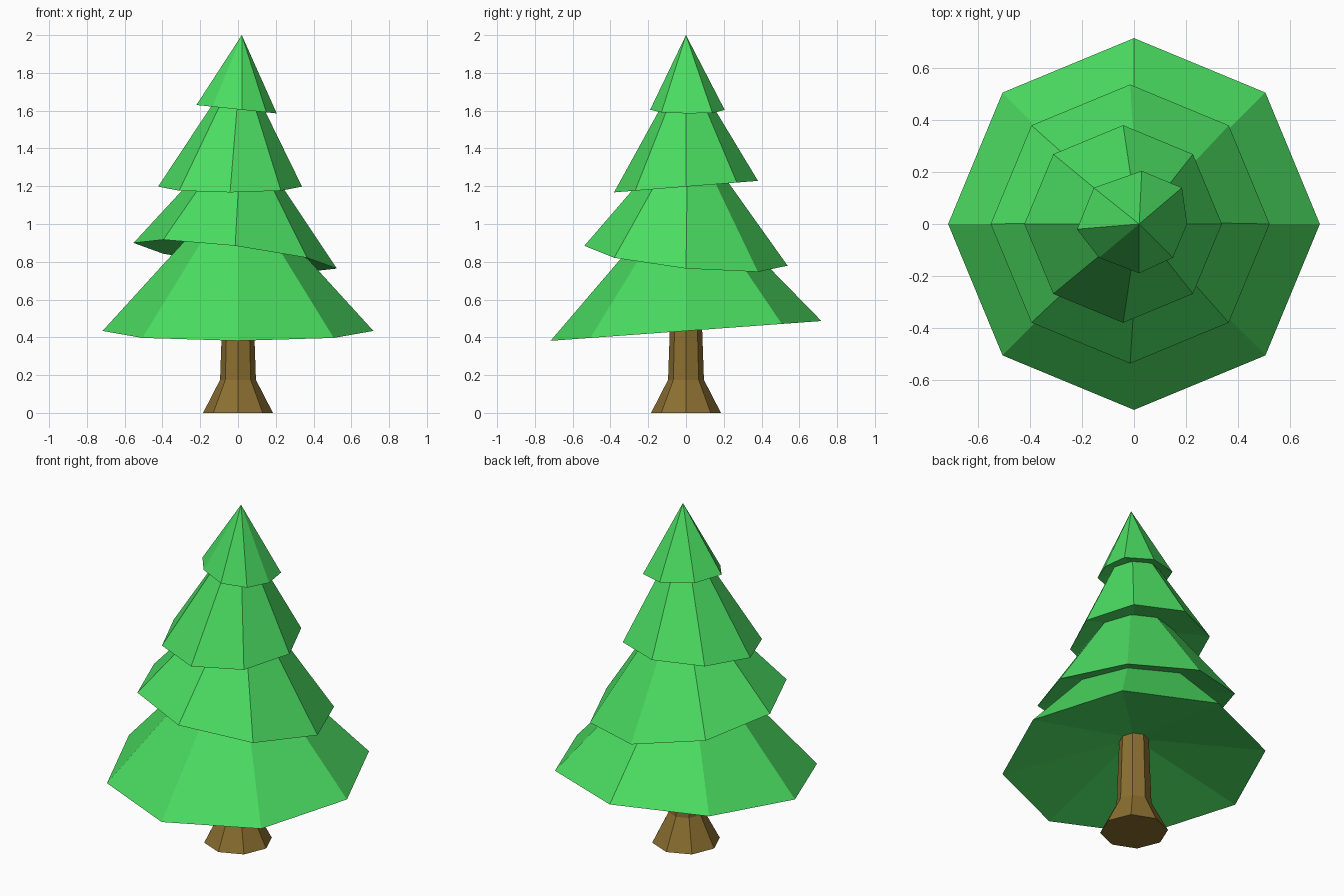
import bpy, bmesh
from math import cos, sin, pi

if "Cube" in bpy.data.objects:
    bpy.data.objects.remove(bpy.data.objects["Cube"])


def material(name, color):
    m = bpy.data.materials.new(name)
    m.diffuse_color = (*color, 1)
    m.use_nodes = True
    m.node_tree.nodes["Principled BSDF"].inputs["Base Color"].default_value = m.diffuse_color
    return m


def loft(name, rings, bottom, top, mat):
    """Skin a stack of 8-sided rings; each end closes on a point, or flat if None."""
    bm = bmesh.new()
    loops = [[bm.verts.new(p) for p in ring] for ring in rings]
    for a, b in zip(loops, loops[1:]):
        for i in range(8):
            j = (i + 1) % 8
            bm.faces.new((a[i], a[j], b[j], b[i]))
    for loop, tip in ((loops[0], bottom), (loops[-1], top)):
        if tip is None:
            bm.faces.new(loop)
        else:
            v = bm.verts.new(tip)
            for i in range(8):
                bm.faces.new((loop[i], loop[(i + 1) % 8], v))
    bmesh.ops.recalc_face_normals(bm, faces=bm.faces)
    me = bpy.data.meshes.new(name)
    bm.to_mesh(me)
    bm.free()
    me.materials.append(mat)
    ob = bpy.data.objects.new(name, me)
    bpy.context.collection.objects.link(ob)
    return ob


def octagon(r, cx=0.0):
    return [(cx + r * cos(i * pi / 4), r * sin(i * pi / 4)) for i in range(8)]


green = material("needles", (0.07, 0.72, 0.12))
brown = material("bark", (0.26, 0.16, 0.03))

# Flared trunk
profile = [(0.185, 0), (0.095, 0.175), (0.08, 0.6)]
loft("trunk", [[(x, y, z) for x, y in octagon(r)] for r, z in profile], None, None, brown)

# Foliage tiers: rim outline, rim height, tilt in x and y, apex, depth of hollow underside
crown = [(0.205, 0), (0.185, 0.14), (0.03, 0.205), (-0.155, 0.14),
         (-0.22, -0.02), (-0.135, -0.13), (0.02, -0.19), (0.15, -0.13)]
tiers = [
    ("foliage_bottom", octagon(0.717), 0.434, 0, 0.073, (0, 0, 1.22), 0.15),
    ("foliage_lower", octagon(0.538, -0.015), 0.83, -0.126, -0.098, (0.02, 0.01, 1.52), 0.11),
    ("foliage_upper", octagon(0.381, -0.042), 1.198, 0, 0.08, (0.015, 0, 1.86), 0.08),
    ("foliage_top", crown, 1.607, -0.105, 0, (0.02, 0, 2.0), 0.04),
]
for name, rim, z, tx, ty, apex, hollow in tiers:
    ring = [(x, y, z + tx * x + ty * y) for x, y in rim]
    loft(name, [ring], (0, 0, z + hollow), apex, green)
